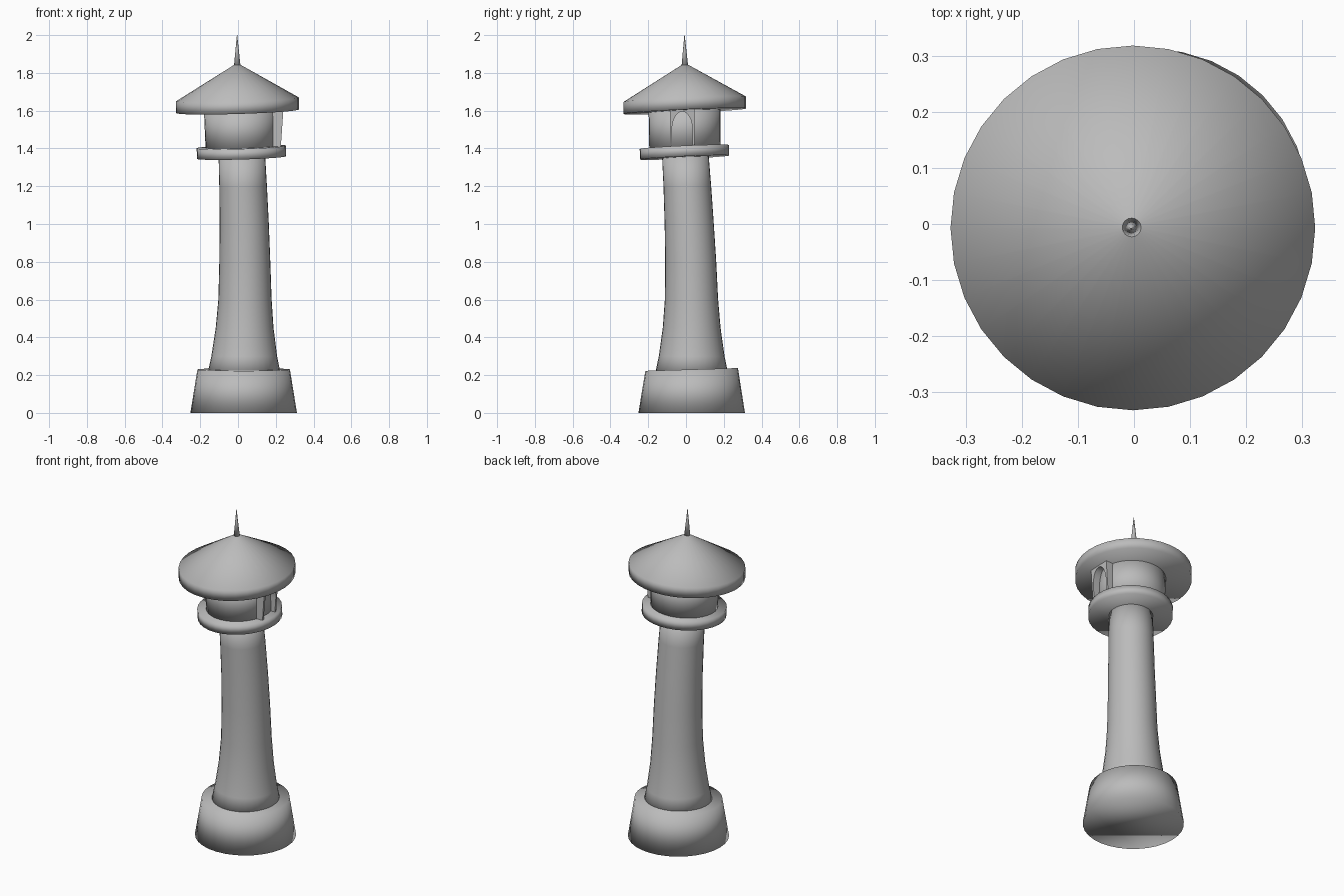
import bpy, bmesh, math

if "Cube" in bpy.data.objects:
    bpy.data.objects.remove(bpy.data.objects["Cube"])

stone = bpy.data.materials.new("plain grey")
stone.diffuse_color = (0.5, 0.5, 0.5, 1)
stone.use_nodes = True
stone.node_tree.nodes["Principled BSDF"].inputs["Base Color"].default_value = stone.diffuse_color


def finish(name, bm, smooth=True):
    bmesh.ops.recalc_face_normals(bm, faces=bm.faces[:])
    for f in bm.faces:
        f.smooth = smooth
    me = bpy.data.meshes.new(name)
    bm.to_mesh(me)
    bm.free()
    me.materials.append(stone)
    ob = bpy.data.objects.new(name, me)
    bpy.context.collection.objects.link(ob)
    return ob


def tower_part(name, rings, sides=32):
    """Loft rings of (centre x, centre y, z, radius, slope x, slope y)."""
    bm = bmesh.new()
    loops = []
    for cx, cy, z, r, sx, sy in rings:
        loop = []
        for i in range(sides):
            a = math.tau * i / sides
            dx, dy = r * math.cos(a), r * math.sin(a)
            loop.append(bm.verts.new((cx + dx, cy + dy, z + sx * dx + sy * dy)))
        loops.append(loop)
    for lo, hi in zip(loops, loops[1:]):
        for i in range(sides):
            j = (i + 1) % sides
            bm.faces.new((lo[i], lo[j], hi[j], hi[i]))
    bm.faces.new(loops[0][::-1])
    bm.faces.new(loops[-1])
    return finish(name, bm)


SX, SY = 0.03, 0.045   # lean of the upper storey

# Footing
tower_part("base", [(0.03, 0.03, 0, 0.282, 0, 0),
                    (0.03, 0.03, 0.23, 0.245, 0, 0.03)])

# Flared, bending shaft
tower_part("shaft", [(0.032, 0.03, 0.20, 0.195, 0, 0),
                     (0.033, 0.03, 0.30, 0.174, 0, 0),
                     (0.035, 0.03, 0.45, 0.153, 0, 0),
                     (0.037, 0.029, 0.60, 0.141, 0, 0),
                     (0.036, 0.025, 0.80, 0.135, .01, .01),
                     (0.033, 0.017, 1.00, 0.130, .02, .02),
                     (0.027, 0.007, 1.20, 0.126, .03, .03),
                     (0.020, -0.004, 1.37, 0.123, SX, SY)])

# Gallery disc
tower_part("gallery", [(0.019, -0.008, 1.352, 0.236, SX, SY),
                       (0.017, -0.009, 1.408, 0.236, SX, SY)])

# Lantern room
tower_part("lantern_room", [(0.017, -0.006, 1.39, 0.188, SX, SY),
                            (0.010, -0.007, 1.62, 0.191, SX, SY)])

# Roof with thick rim
tower_part("roof", [(-0.002, -0.007, 1.597, 0.325, SX, SY),
                    (-0.002, -0.007, 1.660, 0.325, SX, SY),
                    (-0.004, -0.006, 1.842, 0.018, SX, SY)])

# Spike
tower_part("spike", [(-0.004, -0.006, 1.83, 0.018, 0, 0),
                     (-0.005, -0.008, 2.0, 0.001, 0, 0)], 16)

# Arched window frame projecting from the right side of the lantern room
CY, HALF, SPRING, FLOOR = -0.02, 0.054, 1.50, 1.405
inner, outer = [(CY + HALF, FLOOR)], [(CY + 0.066, FLOOR)]
for i in range(17):
    a = math.pi * i / 16
    c, s = math.cos(a), math.sin(a)
    inner.append((CY + HALF * c, SPRING + 0.095 * s))
    k = max(abs(c), abs(s))
    outer.append((CY + 0.066 * c / k, SPRING + 0.108 * s / k))
inner.append((CY - HALF, FLOOR))
outer.append((CY - 0.066, FLOOR))


def front_x(z):
    return 0.226 + 0.07 * (z - 1.4)


bm = bmesh.new()
strips = [[bm.verts.new((front_x(z) if f else 0.16, y, z)) for y, z in pts]
          for pts, f in ((inner, 0), (inner, 1), (outer, 1), (outer, 0))]
for k in range(4):
    p, q = strips[k], strips[(k + 1) % 4]
    for i in range(len(p) - 1):
        bm.faces.new((p[i], p[i + 1], q[i + 1], q[i]))
for i in (0, -1):
    bm.faces.new([s[i] for s in strips])
frame = finish("window_frame", bm)
bpy.context.view_layer.objects.active = frame
frame.select_set(True)
bpy.ops.object.shade_smooth_by_angle(angle=math.radians(40))
